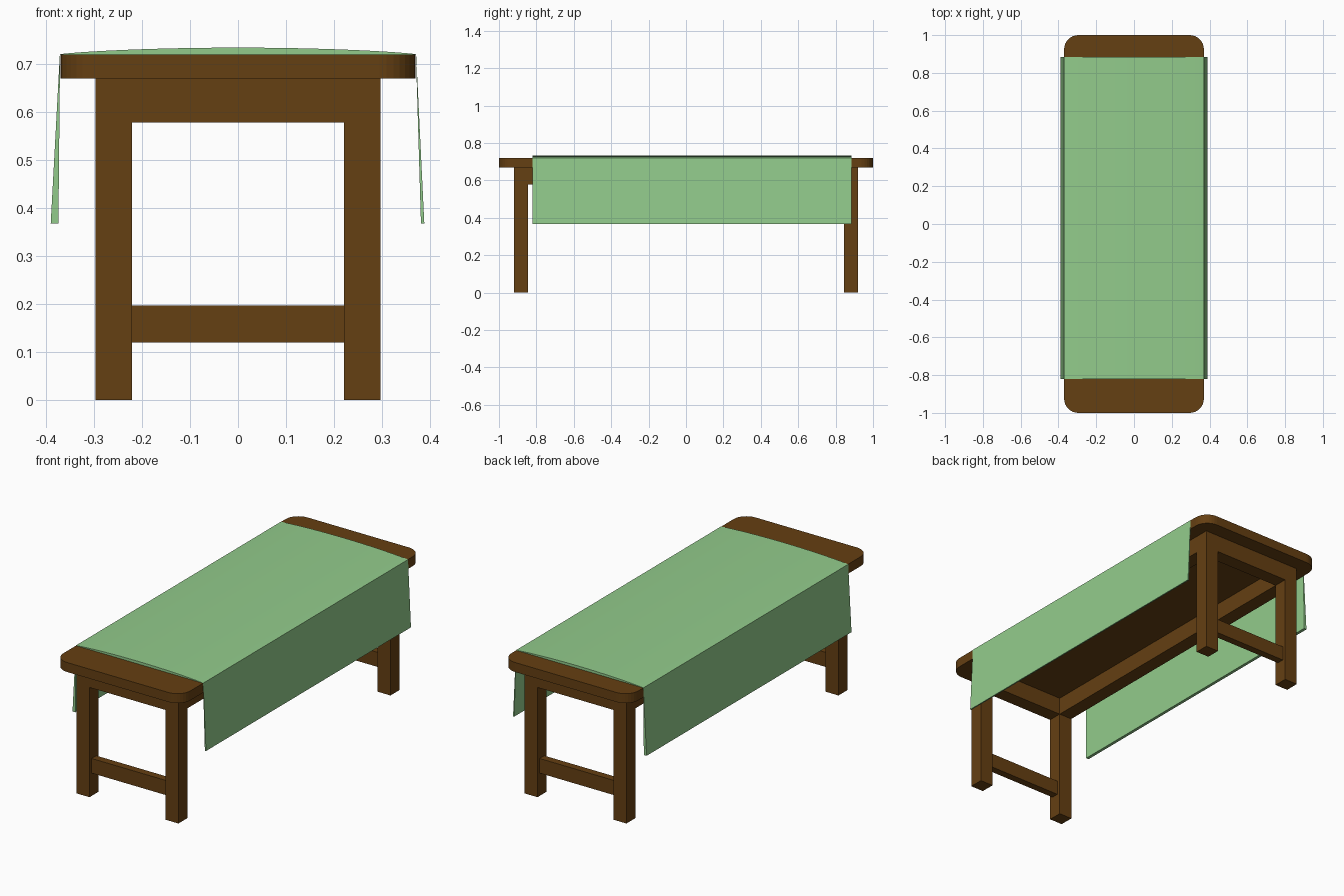
import bpy, bmesh, math

if "Cube" in bpy.data.objects:
    bpy.data.objects.remove(bpy.data.objects["Cube"])


def material(name, color):
    mat = bpy.data.materials.new(name)
    mat.diffuse_color = color
    mat.use_nodes = True
    mat.node_tree.nodes["Principled BSDF"].inputs["Base Color"].default_value = mat.diffuse_color
    return mat


wood = material("dark wood", (0.13, 0.05, 0.006, 1))
fabric = material("green fabric", (0.29, 0.60, 0.26, 1))


def finish(name, bm, mat):
    bmesh.ops.recalc_face_normals(bm, faces=bm.faces[:])
    mesh = bpy.data.meshes.new(name)
    bm.to_mesh(mesh)
    bm.free()
    mesh.materials.append(mat)
    obj = bpy.data.objects.new(name, mesh)
    bpy.context.collection.objects.link(obj)
    return obj


def extrude(bm, faces, vec):
    geom = bmesh.ops.extrude_face_region(bm, geom=faces)["geom"]
    bmesh.ops.translate(bm, vec=vec, verts=[g for g in geom if isinstance(g, bmesh.types.BMVert)])
    return [g for g in geom if isinstance(g, bmesh.types.BMFace)]


def prism(name, points, vec, mat):
    bm = bmesh.new()
    extrude(bm, [bm.faces.new([bm.verts.new(p) for p in points])], vec)
    return finish(name, bm, mat)


def box(name, x0, x1, y0, y1, z0, z1, mat):
    pts = [(x0, y0, z0), (x1, y0, z0), (x1, y1, z0), (x0, y1, z0)]
    return prism(name, pts, (0, 0, z1 - z0), mat)


# Tabletop with rounded corners
R, N = 0.075, 8
outline = []
for i, (sx, sy) in enumerate([(1, 1), (-1, 1), (-1, -1), (1, -1)]):
    for k in range(N + 1):
        a = math.pi / 2 * (i + k / N)
        outline.append((sx * (0.37 - R) + R * math.cos(a), sy * (1 - R) + R * math.sin(a), 0.67))
prism("tabletop", outline, (0, 0, 0.05), wood)

# Apron ring with the four legs drawn down from its corners
bm = bmesh.new()
xs, ys = (-0.297, -0.221, 0.221, 0.297), (-0.92, -0.845, 0.845, 0.92)
grid = [[bm.verts.new((x, y, 0.67)) for y in ys] for x in xs]
ring = [bm.faces.new((grid[i][j], grid[i + 1][j], grid[i + 1][j + 1], grid[i][j + 1]))
        for i in range(3) for j in range(3) if (i, j) != (1, 1)]
bm.verts.remove(bm.verts.new((0, 0, 0)))
lower = extrude(bm, ring, (0, 0, -0.092))
for face in lower:
    c = face.calc_center_median()
    if abs(c.x) > 0.23 and abs(c.y) > 0.85:
        extrude(bm, [face], (0, 0, -0.578))
finish("legs_and_apron", bm, wood)

# Low stretcher at each end
for name, s in (("front_stretcher", -1), ("back_stretcher", 1)):
    y0, y1 = sorted((s * 0.863, s * 0.902))
    box(name, -0.221, 0.221, y0, y1, 0.12, 0.197, wood)

# Cloth: gently arched top and two hanging sides that thicken downward
M = 24
arch = []
for k in range(M + 1):
    t = -math.cos(math.pi * k / M)
    arch.append((0.371 * t, 0.7205 + 0.0138 * (1 - t * t) ** 0.8))
profile = ([(-0.39, 0.368)] + arch + [(0.388, 0.368), (0.381, 0.368), (0.3705, 0.7203),
           (-0.3705, 0.7203), (-0.374, 0.368)])
cloth = prism("cloth", [(x, -0.82, z) for x, z in profile], (0, 1.705, 0), fabric)
bpy.context.view_layer.objects.active = cloth
cloth.select_set(True)
bpy.ops.object.shade_smooth_by_angle(angle=math.radians(30))
